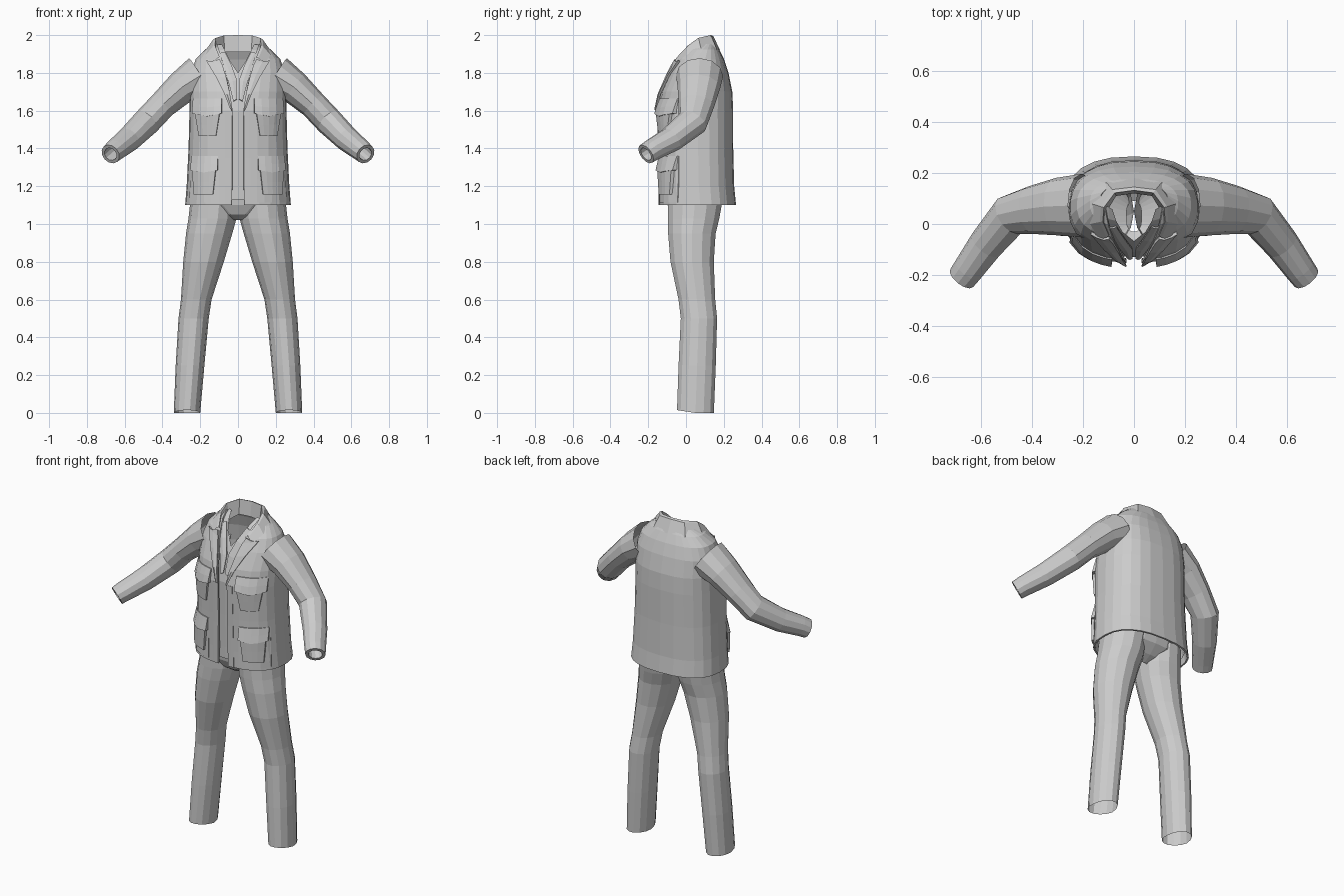
import bpy, bmesh, math
from mathutils import Vector

if "Cube" in bpy.data.objects:
    bpy.data.objects.remove(bpy.data.objects["Cube"])

N = 2.5  # roundness of the body cross-sections

# jacket body rows: z, half width, front y, back y, half gap of the opening
JACKET = [(1.10, .275, -.14, .26, .035), (1.20, .267, -.14, .25, .03),
          (1.40, .257, -.143, .245, .03), (1.60, .252, -.148, .245, .03),
          (1.70, .25, -.128, .24, .045), (1.80, .245, -.085, .22, .065),
          (1.87, .22, -.05, .197, .085), (1.92, .17, -.01, .172, .10),
          (1.95, .13, .03, .152, .11)]


def grid(name, rows, closed=False, mirror=False, thick=0):
    """Skin a mesh over rows of points."""
    bm = bmesh.new()
    vs = [[bm.verts.new(p) for p in r] for r in rows]
    n = len(rows[0])
    for a, b in zip(vs, vs[1:]):
        for i in range(n if closed else n - 1):
            j = (i + 1) % n
            bm.faces.new((a[i], a[j], b[j], b[i]))
    bmesh.ops.remove_doubles(bm, verts=bm.verts, dist=1e-4)
    bmesh.ops.recalc_face_normals(bm, faces=bm.faces)
    me = bpy.data.meshes.new(name)
    bm.to_mesh(me)
    bm.free()
    ob = bpy.data.objects.new(name, me)
    bpy.context.collection.objects.link(ob)
    if mirror:
        ob.modifiers.new("mirror", 'MIRROR')
    if thick:
        m = ob.modifiers.new("thickness", 'SOLIDIFY')
        m.thickness = thick
        m.offset = 0
    return ob


def section(z, hw, yf, yb, gap=0, n=24):
    """Rounded body section, open at the front by the gap."""
    yc, yr = (yf + yb) / 2, (yb - yf) / 2
    a0 = math.asin((gap / hw) ** (N / 2))
    pts = []
    for i in range(n + 1):
        a = a0 + (2 * math.pi - 2 * a0) * i / n
        s, c = math.sin(a), math.cos(a)
        pts.append((hw * math.copysign(abs(s) ** (2 / N), s),
                    yc - yr * math.copysign(abs(c) ** (2 / N), c), z))
    return pts


def on_front(x, z, off=0):
    """Point on the jacket front, pushed outwards by off."""
    z = min(max(z, 1.10), 1.949)
    for a, b in zip(JACKET, JACKET[1:]):
        if a[0] <= z <= b[0]:
            t = (z - a[0]) / (b[0] - a[0])
            hw, yf, yb = [a[k] + t * (b[k] - a[k]) for k in (1, 2, 3)]
            break
    f = max(0, 1 - (abs(x) / hw) ** N) ** (1 / N)
    return Vector((x + off * .4 * abs(x) / hw, (yf + yb) / 2 - (yb - yf) / 2 * f - off, z))


def patch(name, z0, z1, bottom, top, off0, off1, sag=0):
    """Raised panel following the jacket front, mirrored to both sides."""
    def row(z, xs, off, dz=0):
        pts = []
        for i in range(5):
            x = xs[0] + (xs[1] - xs[0]) * i / 4
            pts.append(on_front(x, z - dz * (1 - abs(i - 2) / 2), off))
        first = on_front(xs[0], z, -.006)
        last = on_front(xs[1], z, -.006)
        return [first] + pts + [last]
    zm = (z0 + z1) / 2
    mid = [(bottom[k] + top[k]) / 2 for k in (0, 1)]
    rows = [row(z0, bottom, -.006, sag), row(z0, bottom, off0, sag),
            row(zm, mid, (off0 + off1) / 2, sag / 2),
            row(z1, top, off1), row(z1, top, -.006)]
    return grid(name, rows, mirror=True)


# trousers: each leg is a tapered tube
LEG = [(0, .20, .34, -.05, .15), (.25, .178, .33, -.042, .16),
       (.50, .155, .315, -.03, .167), (.60, .14, .302, -.042, .157),
       (.80, .075, .29, -.085, .15), (.95, .03, .275, -.098, .16),
       (1.03, .008, .262, -.10, .18), (1.14, .0, .25, -.10, .20)]
leg_rows = []
for z, x0, x1, y0, y1 in LEG:
    ring = []
    for i in range(14):
        a = 2 * math.pi * i / 14
        y = (y0 + y1) / 2 + (y1 - y0) / 2 * math.sin(a)
        hem = .015 * max(0, -math.sin(a)) if z == 0 else 0
        ring.append(((x0 + x1) / 2 + (x1 - x0) / 2 * math.cos(a), y, z + hem))
    leg_rows.append(ring)
grid("trouser_leg", leg_rows, closed=True, mirror=True)

# seat of the trousers, bridging the legs
HIPS = [(1.02, .03, -.03, .09), (1.05, .11, -.075, .14),
        (1.10, .235, -.098, .19), (1.20, .245, -.11, .21)]
grid("trouser_seat", [section(*h) for h in HIPS])

# shirt inside the jacket, with a V neck
V_GAP = [0, 0, 0, 0, 0, 0, .045, .07, .085]
shirt = [section(z + (.03 if i == 0 else 0), hw - .018, yf + .018, yb - .018, g)
         for i, ((z, hw, yf, yb, _), g) in enumerate(zip(JACKET, V_GAP))]
grid("shirt", shirt)

# jacket body
grid("jacket_body", [section(*r) for r in JACKET], thick=.01)

# sleeves: centre x, y, z, depth radius, height radius
ARM = [(.20, .072, 1.785, .125, .11), (.30, .068, 1.722, .113, .088),
       (.40, .055, 1.63, .095, .074), (.485, .035, 1.54, .083, .074),
       (.58, -.08, 1.447, .07, .066), (.65, -.178, 1.392, .061, .058),
       (.675, -.212, 1.37, .058, .054)]
centres = [Vector(a[:3]) for a in ARM]
arm_rows = []


def arm_ring(c, t, rv, rw):
    v = (Vector((0, 1, 0)) - t * t.y).normalized()
    w = t.cross(v)
    return [c + v * rv * math.cos(k * math.pi / 6) + w * rw * math.sin(k * math.pi / 6)
            for k in range(12)]


for i, a in enumerate(ARM):
    t = (centres[min(i + 1, len(ARM) - 1)] - centres[max(i - 1, 0)]).normalized()
    arm_rows.append(arm_ring(centres[i], t, a[3], a[4]))
# turned-in cuff
arm_rows.append(arm_ring(centres[-1], t, .04, .036))
arm_rows.append(arm_ring(centres[-1] - t * .1, t, .04, .036))
grid("sleeve", arm_rows, closed=True, mirror=True)

# folded collar: inner foot, top edge, outer falling edge
COLLAR = [
    [(0, .12, 1.91), (.07, .11, 1.91), (.10, .06, 1.89), (.105, .01, 1.86), (.09, -.045, 1.82)],
    [(0, .132, 2.0), (.075, .122, 1.998), (.118, .065, 1.985), (.122, .01, 1.945), (.098, -.045, 1.885)],
    [(0, .145, 1.995), (.085, .135, 1.992), (.13, .068, 1.978), (.134, .008, 1.938), (.108, -.053, 1.878)],
    [(0, .18, 1.92), (.11, .165, 1.92), (.168, .08, 1.925), (.172, .0, 1.895), (.14, -.062, 1.845)]]
grid("collar", COLLAR, mirror=True)


def strip(name, pairs, off, thick):
    """Flat band lying on the front: pairs of inner and outer x, z."""
    rows = []
    for xi, zi, xo, zo in pairs:
        p, q = on_front(xi, zi, off), on_front(xo, zo, off)
        rows.append([p, (p + q) / 2 - Vector((0, .004, 0)), q])
    return grid(name, rows, mirror=True, thick=thick)


# lapels and shirt collar bands
strip("lapel", [(.03, 1.60, .038, 1.61), (.042, 1.68, .07, 1.69), (.06, 1.77, .115, 1.78),
                (.08, 1.84, .165, 1.865), (.095, 1.87, .14, 1.86)], .012, .012)
strip("shirt_collar", [(.006, 1.66, .024, 1.65), (.006, 1.76, .05, 1.75),
                       (.035, 1.84, .08, 1.83), (.07, 1.91, .105, 1.90)], -.004, .008)

# front edge bands
patch("front_band", 1.10, 1.60, (.033, .07), (.03, .065), .005, .006)

# pockets with flaps
patch("chest_pocket", 1.465, 1.59, (.115, .205), (.095, .222), .012, .02)
patch("chest_flap", 1.585, 1.665, (.085, .235), (.085, .235), .026, .01, .015)
patch("lower_panel", 1.115, 1.36, (.10, .255), (.10, .245), .008, .005)
patch("lower_pocket", 1.155, 1.29, (.13, .23), (.115, .235), .018, .022)
patch("lower_flap", 1.285, 1.36, (.105, .243), (.105, .243), .028, .01, .012)
